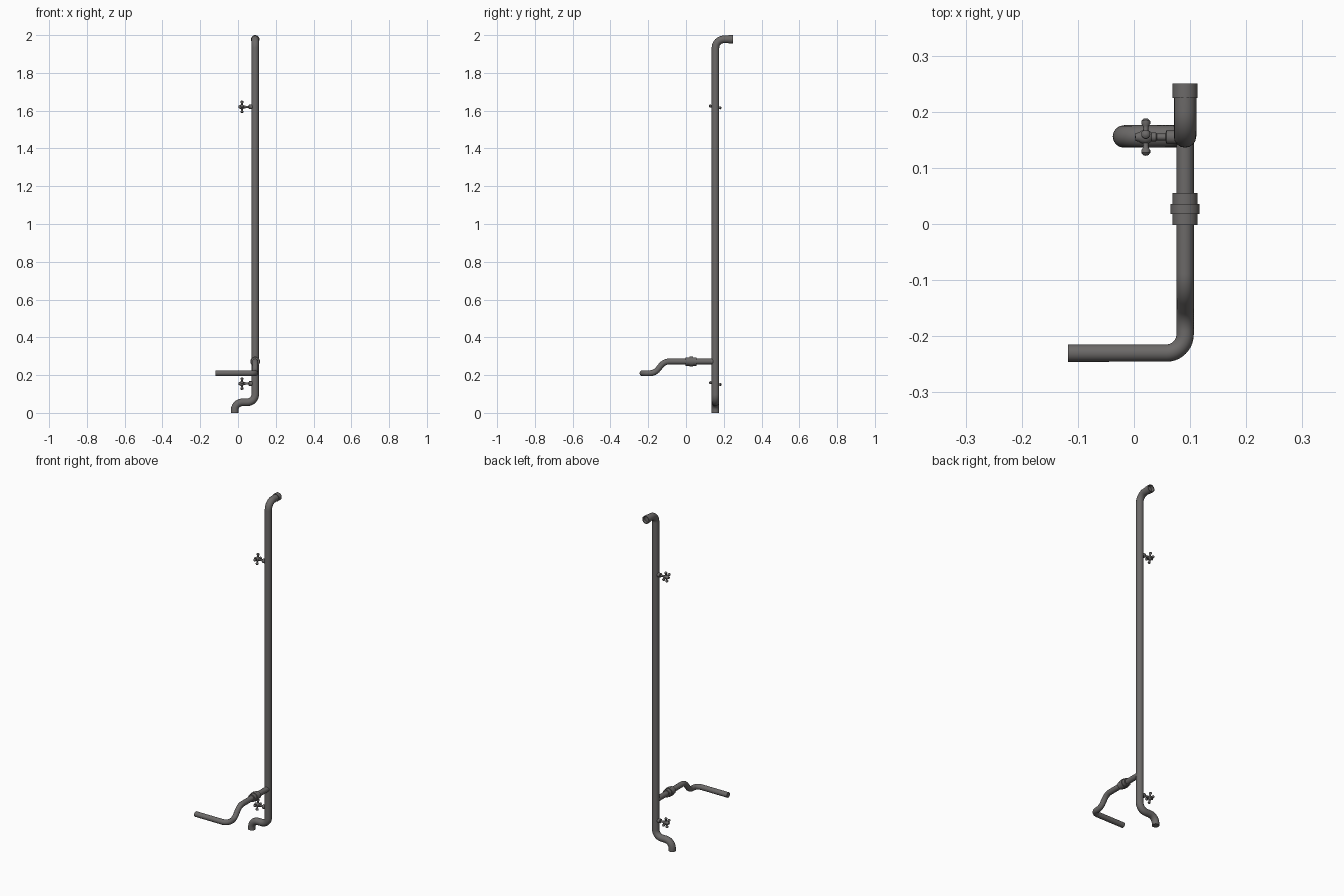
import bpy, bmesh, math
from mathutils import Vector, Matrix

if "Cube" in bpy.data.objects:
    bpy.data.objects.remove(bpy.data.objects["Cube"])

metal = bpy.data.materials.new("dark grey metal")
metal.diffuse_color = (0.15, 0.143, 0.14, 1)
metal.use_nodes = True
metal.node_tree.nodes["Principled BSDF"].inputs["Base Color"].default_value = metal.diffuse_color


def finish(obj):
    obj.data.materials.clear()
    obj.data.materials.append(metal)
    bpy.ops.object.select_all(action='DESELECT')
    obj.select_set(True)
    bpy.context.view_layer.objects.active = obj
    bpy.ops.object.shade_smooth_by_angle(angle=math.radians(35))
    return obj


def fillet(points, radii, steps=10):
    """Round the inner corners of a polyline with true arcs."""
    pts = [Vector(p) for p in points]
    out = [pts[0]]
    for a, p, b, r in zip(pts, pts[1:], pts[2:], radii):
        u, v = (a - p).normalized(), (b - p).normalized()
        half = u.angle(v) / 2
        centre = p + (u + v).normalized() * (r / math.sin(half))
        s = p + u * (r / math.tan(half)) - centre
        e = p + v * (r / math.tan(half)) - centre
        axis, total = s.cross(e).normalized(), s.angle(e)
        out += [centre + Matrix.Rotation(total * i / steps, 3, axis) @ s
                for i in range(steps + 1)]
    return out + [pts[-1]]


def pipe(name, points, radii, radius):
    curve = bpy.data.curves.new(name, 'CURVE')
    curve.dimensions = '3D'
    curve.bevel_depth = radius
    curve.bevel_resolution = 6
    curve.use_fill_caps = True
    path = fillet(points, radii)
    spline = curve.splines.new('POLY')
    spline.points.add(len(path) - 1)
    for sp, p in zip(spline.points, path):
        sp.co = (*p, 1)
    obj = bpy.data.objects.new(name, curve)
    bpy.context.collection.objects.link(obj)
    bpy.ops.object.select_all(action='DESELECT')
    obj.select_set(True)
    bpy.context.view_layer.objects.active = obj
    bpy.ops.object.convert(target='MESH')
    return finish(bpy.context.view_layer.objects.active)


def lathe(name, lathes, sides=24):
    """Each entry: (profile of (radius, height), origin, axis direction)."""
    bm = bmesh.new()
    for profile, origin, axis in lathes:
        m = Matrix.Translation(origin) @ Vector(axis).to_track_quat('Z', 'Y').to_matrix().to_4x4()
        vs = [bm.verts.new(m @ Vector((r, 0, h))) for r, h in profile]
        es = [bm.edges.new(pair) for pair in zip(vs, vs[1:])]
        bmesh.ops.spin(bm, geom=vs + es, cent=m.translation, angle=math.tau, steps=sides,
                       axis=m.to_3x3() @ Vector((0, 0, 1)), use_duplicate=False)
    bmesh.ops.remove_doubles(bm, verts=bm.verts[:], dist=1e-5)
    bmesh.ops.recalc_face_normals(bm, faces=bm.faces[:])
    mesh = bpy.data.meshes.new(name)
    bm.to_mesh(mesh)
    bm.free()
    obj = bpy.data.objects.new(name, mesh)
    bpy.context.collection.objects.link(obj)
    return finish(obj)


X, Y = 0.091, 0.156

# riser with top elbow and offset foot
pipe("main_pipe", [(X, 0.232, 1.9775), (X, Y, 1.9775), (X, Y, 0.056),
                   (-0.018, Y, 0.056), (-0.018, Y, 0)], [0.045, 0.042, 0.042], 0.02)
lathe("top_collar", [([(0.0185, 0), (0.0225, 0), (0.0225, 0.025), (0.0185, 0.025), (0.0185, 0)],
                      (X, 0.225, 1.9775), (0, 1, 0))])

# side branch
pipe("branch_pipe", [(X, Y, 0.272), (X, -0.115, 0.272), (X, -0.165, 0.21),
                     (X, -0.23, 0.21), (-0.118, -0.23, 0.21)], [0.055, 0.055, 0.033], 0.0155)
lathe("branch_coupling", [([(0, 0), (0.0225, 0), (0.0225, 0.020), (0.026, 0.020), (0.026, 0.038),
                            (0.0225, 0.038), (0.0225, 0.057), (0, 0.057)],
                           (X, -0.002, 0.272), (0, 1, 0))])

# two valves with four-armed handles
TILT = 0.18
stem = [(0, 0), (0.0125, 0), (0.0125, 0.023), (0.006, 0.025), (0.006, 0.04), (0.008, 0.042),
        (0.008, 0.050), (0.012, 0.055), (0.013, 0.061), (0.011, 0.068), (0.008, 0.073),
        (0.007, 0.078), (0, 0.079)]
arm = [(0, 0), (0.0055, 0.004), (0.0045, 0.016), (0.0055, 0.020), (0.008, 0.024),
       (0.008, 0.029), (0.005, 0.0325), (0, 0.034)]
for label, z in (("upper", 1.62), ("lower", 0.155)):
    arms = [(arm, (0.021, 0.155, z), (0, math.sin(a), math.cos(a)))
            for a in (TILT + i * math.pi / 2 for i in range(4))]
    lathe(label + "_valve_stem", [(stem, (0.081, 0.155, z), (-1, 0, 0))])
    lathe(label + "_valve_handle", arms, 14)
